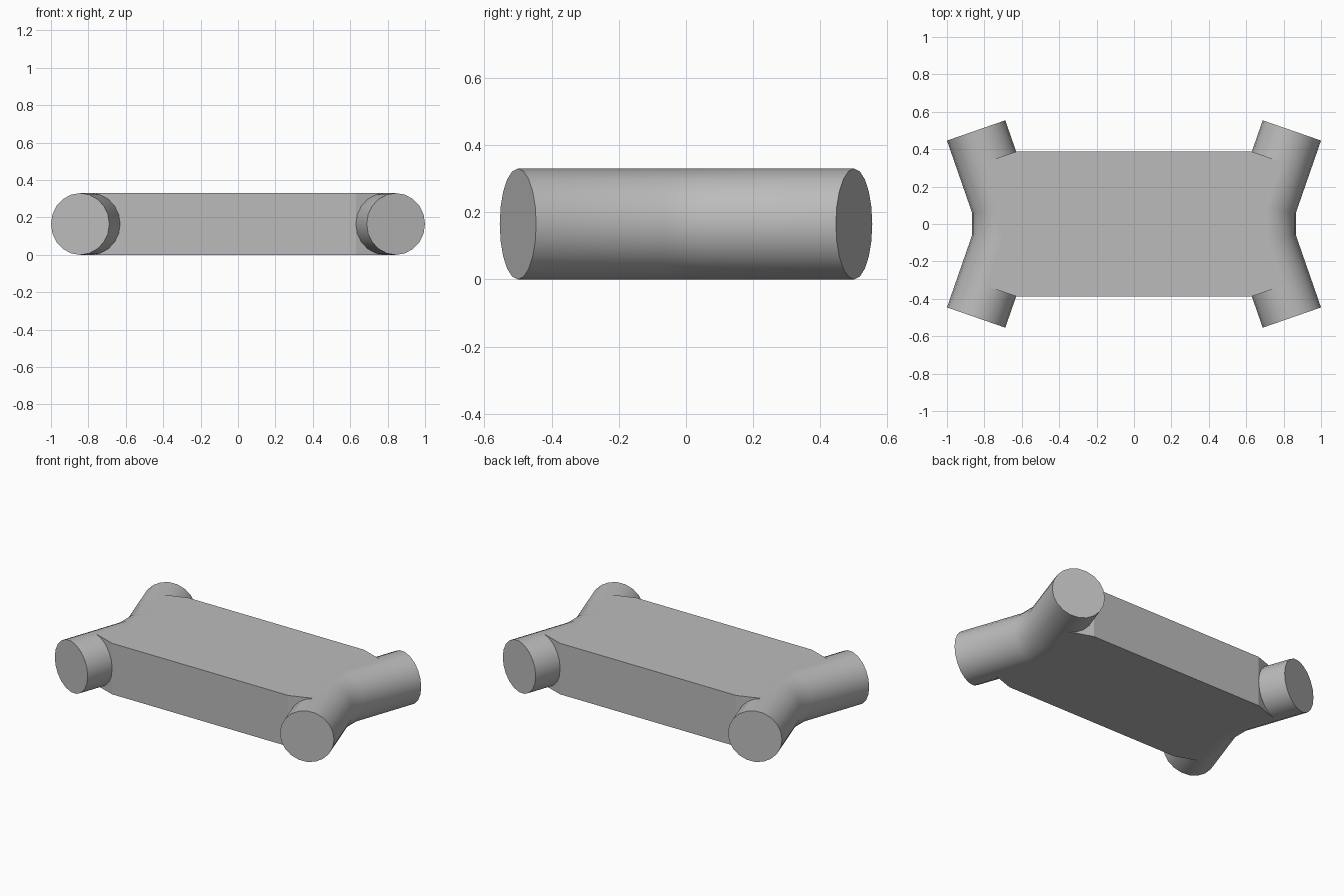
import bpy, bmesh, math
from mathutils import Vector

cube = bpy.data.objects.get("Cube")
if cube:
    bpy.data.objects.remove(cube, do_unlink=True)

RADIUS = 0.165
SIDES = 20

grey = bpy.data.materials.new("plain grey")
grey.use_nodes = True
colour = (0.5, 0.5, 0.5, 1)
grey.diffuse_color = colour
grey.node_tree.nodes["Principled BSDF"].inputs["Base Color"].default_value = colour


def finish(name, bm):
    bmesh.ops.recalc_face_normals(bm, faces=bm.faces)
    mesh = bpy.data.meshes.new(name)
    bm.to_mesh(mesh)
    bm.free()
    mesh.materials.append(grey)
    obj = bpy.data.objects.new(name, mesh)
    bpy.context.collection.objects.link(obj)
    return obj


def bent_tube(name, path):
    """Capped round tube along a flat path, mitred at each bend."""
    bm = bmesh.new()
    pts = [Vector((x, y, RADIUS)) for x, y in path]
    dirs = [(b - a).normalized() for a, b in zip(pts, pts[1:])]
    rings = []
    for i, p in enumerate(pts):
        before, after = dirs[max(i - 1, 0)], dirs[min(i, len(dirs) - 1)]
        tangent = (before + after).normalized()
        side = Vector((tangent.y, -tangent.x, 0)) / tangent.dot(before)
        angles = [math.tau * k / SIDES for k in range(SIDES)]
        rings.append([bm.verts.new(p + RADIUS * (side * math.cos(a) + Vector((0, 0, math.sin(a)))))
                      for a in angles])
    for r, s in zip(rings, rings[1:]):
        for k in range(SIDES):
            n = (k + 1) % SIDES
            bm.faces.new((r[k], r[n], s[n], s[k]))
    bm.faces.new(rings[0])
    bm.faces.new(rings[-1])
    return finish(name, bm)


# Bent end tubes, one at each end of the slab
half_path = [(0.844, 0.5), (0.7, 0.086)]
for name, sign in (("left_tube", 1), ("right_tube", -1)):
    path = [(sign * x, y) for x, y in half_path]
    path += [(x, -y) for x, y in reversed(path)]
    tube = bent_tube(name, path)
    bpy.ops.object.select_all(action="DESELECT")
    tube.select_set(True)
    bpy.context.view_layer.objects.active = tube
    bpy.ops.object.shade_smooth_by_angle(angle=math.radians(30))

# Flat slab whose ends follow the tube centre lines
quarter = [(0.63, 0.387), (0.786, 0.333), (0.7, 0.086)]
right_half = quarter + [(x, -y) for x, y in reversed(quarter)]
outline = right_half + [(-x, -y) for x, y in right_half]
bm = bmesh.new()
base = bm.faces.new([bm.verts.new((x, y, 0)) for x, y in outline])
top = bmesh.ops.extrude_face_region(bm, geom=[base])["geom"]
bmesh.ops.translate(bm, vec=(0, 0, 2 * RADIUS),
                    verts=[v for v in top if isinstance(v, bmesh.types.BMVert)])
finish("body_slab", bm)
